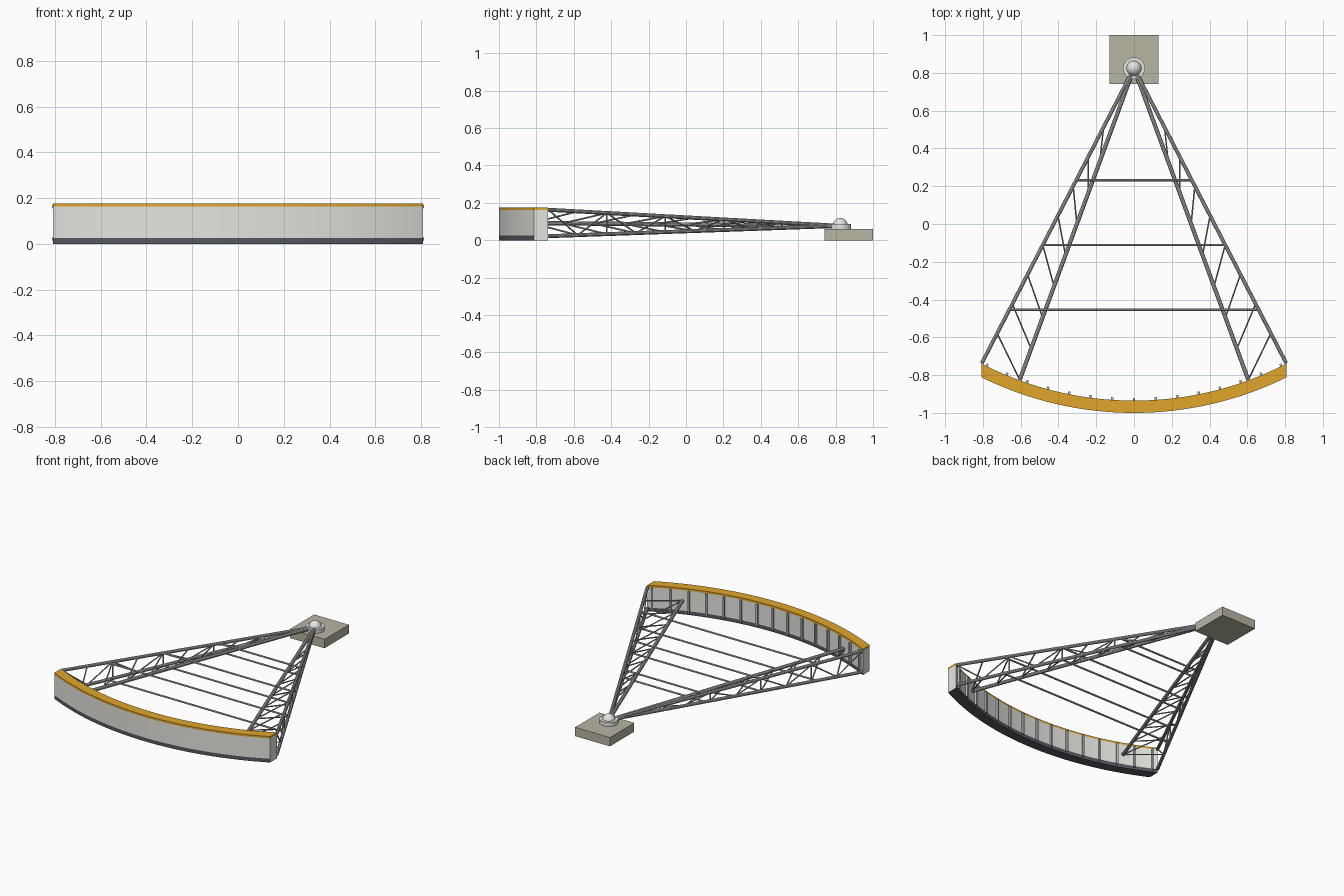
import bpy, bmesh, math
from mathutils import Vector

if "Cube" in bpy.data.objects:
    bpy.data.objects.remove(bpy.data.objects["Cube"])

PIVOT_Y = 0.825
R_OUT, R_IN, HALF = 1.825, 1.76, 0.808


def mat(name, rgb):
    m = bpy.data.materials.new(name)
    m.diffuse_color = (*rgb, 1)
    m.use_nodes = True
    m.node_tree.nodes["Principled BSDF"].inputs["Base Color"].default_value = m.diffuse_color
    return m


PALE = mat("pale_grey_paint", (0.78, 0.78, 0.74))
GOLD = mat("ochre_deck", (0.75, 0.38, 0.025))
DARK = mat("dark_seal", (0.09, 0.10, 0.12))
STEEL = mat("steel_grey", (0.50, 0.51, 0.51))
BRACE = mat("brace_grey", (0.36, 0.37, 0.38))
STONE = mat("concrete", (0.48, 0.46, 0.37))


def finish(name, bm, mats, smooth=True):
    bmesh.ops.recalc_face_normals(bm, faces=bm.faces)
    me = bpy.data.meshes.new(name)
    bm.to_mesh(me)
    bm.free()
    for m in mats:
        me.materials.append(m)
    ob = bpy.data.objects.new(name, me)
    bpy.context.collection.objects.link(ob)
    if smooth:
        bpy.context.view_layer.objects.active = ob
        ob.select_set(True)
        bpy.ops.object.shade_smooth_by_angle(angle=math.radians(35))
        ob.select_set(False)
    return ob


def arc_slab(name, z0, z1, mats, segs=48):
    """Curved slab between the two radii, with ends cut square to x."""
    bm = bmesh.new()
    rings = []
    for i in range(segs + 1):
        x = -HALF + 2 * HALF * i / segs
        rings.append([bm.verts.new((x, PIVOT_Y - math.sqrt(r * r - x * x), z))
                      for r, z in ((R_OUT, z0), (R_OUT, z1), (R_IN, z1), (R_IN, z0))])
    for a, b in zip(rings, rings[1:]):
        for k in range(4):
            bm.faces.new((a[k], b[k], b[(k + 1) % 4], a[(k + 1) % 4]))
    for ring in (rings[0], rings[-1]):
        bm.faces.new(ring).material_index = len(mats) - 1
    return finish(name, bm, mats)


def tubes(name, pairs, radius, sides=8, material=STEEL):
    """Straight round bars between pairs of points."""
    bm = bmesh.new()
    for a, b in pairs:
        a, b = Vector(a), Vector(b)
        d = b - a
        rot = d.to_track_quat('Z', 'Y').to_matrix().to_4x4()
        rot.translation = (a + b) / 2
        bmesh.ops.create_cone(bm, cap_ends=True, segments=sides, radius1=radius,
                              radius2=radius, depth=d.length, matrix=rot)
    return finish(name, bm, [material])


def box(bm, centre, size, angle=0):
    vs = bmesh.ops.create_cube(bm, size=1)["verts"]
    bmesh.ops.scale(bm, vec=size, verts=vs)
    ca, sa = math.cos(angle), math.sin(angle)
    for v in vs:
        x, y, z = v.co
        v.co = Vector((x * ca - y * sa, x * sa + y * ca, z)) + Vector(centre)


# Curved gate wall: bottom seal, skin and deck
arc_slab("bottom_seal", 0, 0.025, [DARK, PALE])
arc_slab("gate_skin", 0.025, 0.163, [PALE])
arc_slab("gate_deck", 0.163, 0.176, [GOLD])

# Stiffening ribs on the back of the wall
bm = bmesh.new()
for i in range(-7, 8):
    a = i * math.radians(3.76)
    r = R_IN - 0.006
    x = max(-0.798, min(0.798, r * math.sin(a)))
    box(bm, (x, PIVOT_Y - math.sqrt(r * r - x * x), 0.088), (0.012, 0.016, 0.148), a)
finish("wall_ribs", bm, [STEEL], False)

# Concrete foundation
bm = bmesh.new()
box(bm, (0, 0.87, 0.03), (0.26, 0.26, 0.06))
finish("foundation_block", bm, [STONE], False)

# Pivot collar and ball
bm = bmesh.new()
bmesh.ops.create_cone(bm, cap_ends=True, segments=32, radius1=0.058, radius2=0.058, depth=0.026)
bmesh.ops.translate(bm, vec=(0, PIVOT_Y, 0.073), verts=bm.verts)
finish("pivot_collar", bm, [PALE])
bm = bmesh.new()
bmesh.ops.create_uvsphere(bm, u_segments=24, v_segments=14, radius=0.04)
bmesh.ops.translate(bm, vec=(0, PIVOT_Y, 0.079), verts=bm.verts)
finish("pivot_ball", bm, [PALE])

# Three chords of each truss arm: outer top, outer bottom, inner
HUB = 0.077
ENDS = {"top": (0.805, -0.735, 0.163), "bottom": (0.805, -0.735, 0.022),
        "inner": (0.605, -0.825, 0.092)}


def node(chord, t, side):
    x, y, z = ENDS[chord]
    return Vector((side * x * t, PIVOT_Y + (y - PIVOT_Y) * t, HUB + (z - HUB) * t))


for side, label in ((-1, "left"), (1, "right")):
    tubes(label + "_outer_chords",
          [(node(c, 0.015, side), node(c, 1, side)) for c in ("top", "bottom")], 0.0105, 10)
    tubes(label + "_inner_chord", [(node("inner", 0.015, side), node("inner", 1, side))], 0.0115, 10)
    web = []
    for i in range(2, 10):
        t = i / 10
        up, down = ("bottom", "top") if i % 2 else ("top", "bottom")
        if i % 2 == 0:
            web.append((node("top", t, side), node("bottom", t, side)))
        web.append((node(up, t, side), node(down, t + 0.1, side)))
        for c in ("top", "bottom"):
            web.append((node(c, t, side), node("inner", t + 0.1, side)))
    tubes(label + "_bracing", web, 0.0045, 6, BRACE)

# Cross ties between the two arms
tubes("cross_ties", [(node(c, t, -1), node(c, t, 1))
                     for c in ("top", "bottom") for t in (0.38, 0.6, 0.82)], 0.006, 8)
